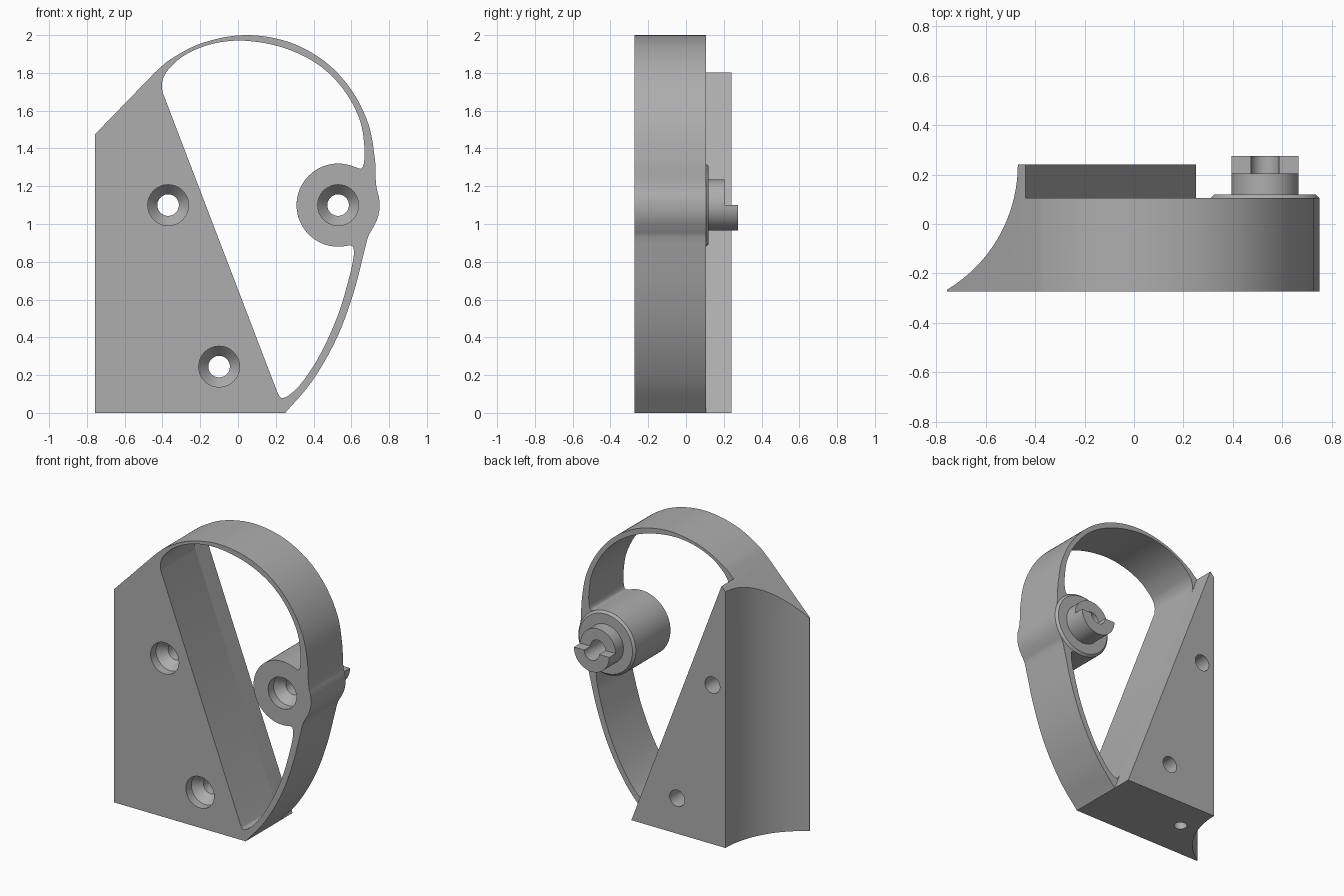
import bpy, bmesh, math
from mathutils import Vector, Matrix

if "Cube" in bpy.data.objects:
    bpy.data.objects.remove(bpy.data.objects["Cube"], do_unlink=True)

FRONT, BAND_BACK, BACK = -0.273, 0.105, 0.24
BOSS = Vector((0.53, 1.1))
BOSS_R, POST_R, BORE_R = 0.22, 0.135, 0.057

grey = bpy.data.materials.new("plain_grey")
grey.use_nodes = True
grey.diffuse_color = (0.42, 0.42, 0.42, 1)
grey.node_tree.nodes["Principled BSDF"].inputs["Base Color"].default_value = grey.diffuse_color


def make(name, bm):
    bmesh.ops.recalc_face_normals(bm, faces=bm.faces)
    mesh = bpy.data.meshes.new(name)
    bm.to_mesh(mesh)
    bm.free()
    mesh.materials.append(grey)
    ob = bpy.data.objects.new(name, mesh)
    bpy.context.collection.objects.link(ob)
    return ob


def prism(name, outline, y0, y1):
    """Extrude an x-z outline along y."""
    bm = bmesh.new()
    face = bm.faces.new([bm.verts.new((x, y0, z)) for x, z in outline])
    ext = bmesh.ops.extrude_face_region(bm, geom=[face])["geom"]
    moved = [v for v in ext if isinstance(v, bmesh.types.BMVert)]
    bmesh.ops.translate(bm, verts=moved, vec=(0, y1 - y0, 0))
    return make(name, bm)


def lathe(name, profile, centre, closed=False, n=64):
    """Spin a (radius, y) profile about an axis parallel to y."""
    bm = bmesh.new()
    rings = []
    for k in range(n):
        a = math.tau * k / n
        rings.append([bm.verts.new((centre[0] + r * math.cos(a), y, centre[1] + r * math.sin(a)))
                      for r, y in profile])
    m = len(profile)
    for k in range(n):
        p, q = rings[k], rings[(k + 1) % n]
        for i in range(m if closed else m - 1):
            j = (i + 1) % m
            bm.faces.new((p[i], p[j], q[j], q[i]))
    if not closed:
        for i in (0, -1):
            bm.faces.new([ring[i] for ring in rings])
    return make(name, bm)


def upright_cylinder(name, x, y, r, z0, z1, n):
    bm = bmesh.new()
    bmesh.ops.create_cone(bm, cap_ends=True, segments=n, radius1=r, radius2=r, depth=z1 - z0,
                          matrix=Matrix.Translation((x, y, (z0 + z1) / 2)))
    return make(name, bm)


def cut(ob, cutter):
    mod = ob.modifiers.new("cut", 'BOOLEAN')
    mod.operation, mod.solver, mod.object = 'DIFFERENCE', 'EXACT', cutter
    bpy.context.view_layer.objects.active = ob
    bpy.ops.object.modifier_apply(modifier=mod.name)
    bpy.data.objects.remove(cutter, do_unlink=True)


def spline(pts, steps=8):
    """Smooth curve through the points."""
    p = [Vector(q) for q in pts]
    tan = []
    for i in range(len(p)):
        a, b, c = p[max(i - 1, 0)], p[i], p[min(i + 1, len(p) - 1)]
        tan.append((c - a) / ((b - a).length + (c - b).length))
    out = []
    for i in range(len(p) - 1):
        size = (p[i + 1] - p[i]).length
        for s in range(steps):
            t = s / steps
            out.append(p[i] * (2 * t**3 - 3 * t**2 + 1) + p[i + 1] * (3 * t**2 - 2 * t**3)
                       + tan[i] * size * (t**3 - 2 * t**2 + t) + tan[i + 1] * size * (t**3 - t**2))
    return out + [p[-1]]


def boss_arc(a0, a1, n):
    return [BOSS + BOSS_R * Vector((math.cos(a), math.sin(a)))
            for a in (math.radians(a0 + (a1 - a0) * i / n) for i in range(n + 1))]


def slope_x(z):
    """Slanted inner edge of the wedge."""
    return 0.25 - z * 0.3825


# Outer silhouette: wedge corner, lower limb, boss bulge, upper arch
lower = spline([(0.25, 0), (0.39, 0.165), (0.52, 0.39), (0.61, 0.63), (0.67, 0.86),
                (0.69, 0.935), (0.712, 0.975)])
upper = spline([(0.737, 1.175), (0.73, 1.22), (0.725, 1.34), (0.69, 1.53), (0.6, 1.71),
                (0.46, 1.86), (0.27, 1.963), (0.04, 2.0), (-0.19, 1.958), (-0.36, 1.87), (-0.44, 1.802)])
outer = [(-0.757, 0)] + lower + boss_arc(-32, 18, 12) + upper + [(-0.757, 1.475)]
body = prism("wedge_and_band", outer, FRONT, BACK)

# Opening between wedge, band and boss
arch = spline([(slope_x(1.7), 1.7), (-0.402, 1.75), (-0.375, 1.81), (-0.28, 1.895), (-0.13, 1.955),
               (0.04, 1.97), (0.25, 1.93), (0.43, 1.84), (0.56, 1.71), (0.645, 1.55),
               (0.67, 1.4), (0.666, 1.32), (0.652, 1.293), (0.62, 1.301)])
limb = spline([(0.59, 0.888), (0.609, 0.878), (0.613, 0.835), (0.592, 0.73), (0.53, 0.52), (0.43, 0.3),
               (0.33, 0.15), (0.265, 0.09), (0.228, 0.08), (slope_x(0.11), 0.11)])
cut(body, prism("opening", arch + boss_arc(66, 286, 48)[1:-1] + limb, FRONT - 0.1, BACK + 0.1))

# Band and boss are shallower than the wedge
cut(body, prism("band_trim", [(slope_x(-0.2), -0.2), (1, -0.2), (1, 2.2), (slope_x(2.2), 2.2)],
                BAND_BACK, BACK + 0.1))

# Concave side of the wedge
cut(body, upright_cylinder("side_scoop", -1.06, 0.24, 0.59, -0.1, 2.2, 160))

# Countersunk screw holes and the bore of the boss
for centre in ((-0.37, 1.1), (-0.1, 0.245), BOSS):
    cut(body, lathe("screw_hole", [(0.108, FRONT - 0.1), (0.108, FRONT + 0.06), (BORE_R, FRONT + 0.12),
                                   (BORE_R, BACK + 0.1)], centre))

# Small blind hole in the base
cut(body, upright_cylinder("base_hole", -0.385, 0.005, 0.042, -0.1, 0.3, 32))

# Stepped post behind the boss, with a half-round key at its end
post = lathe("keyed_post", [(BOSS_R, BAND_BACK), (0.205, 0.12), (POST_R, 0.12), (POST_R, 0.275),
                            (BORE_R, 0.275), (BORE_R, BAND_BACK)], BOSS, closed=True)
cut(post, prism("key_notch", [(0.3, 1.1), (0.8, 1.1), (0.8, 1.4), (0.3, 1.4)], 0.205, 0.4))

for ob in (body, post):
    bpy.ops.object.select_all(action='DESELECT')
    ob.select_set(True)
    bpy.context.view_layer.objects.active = ob
    bpy.ops.object.shade_smooth_by_angle(angle=math.radians(25))
